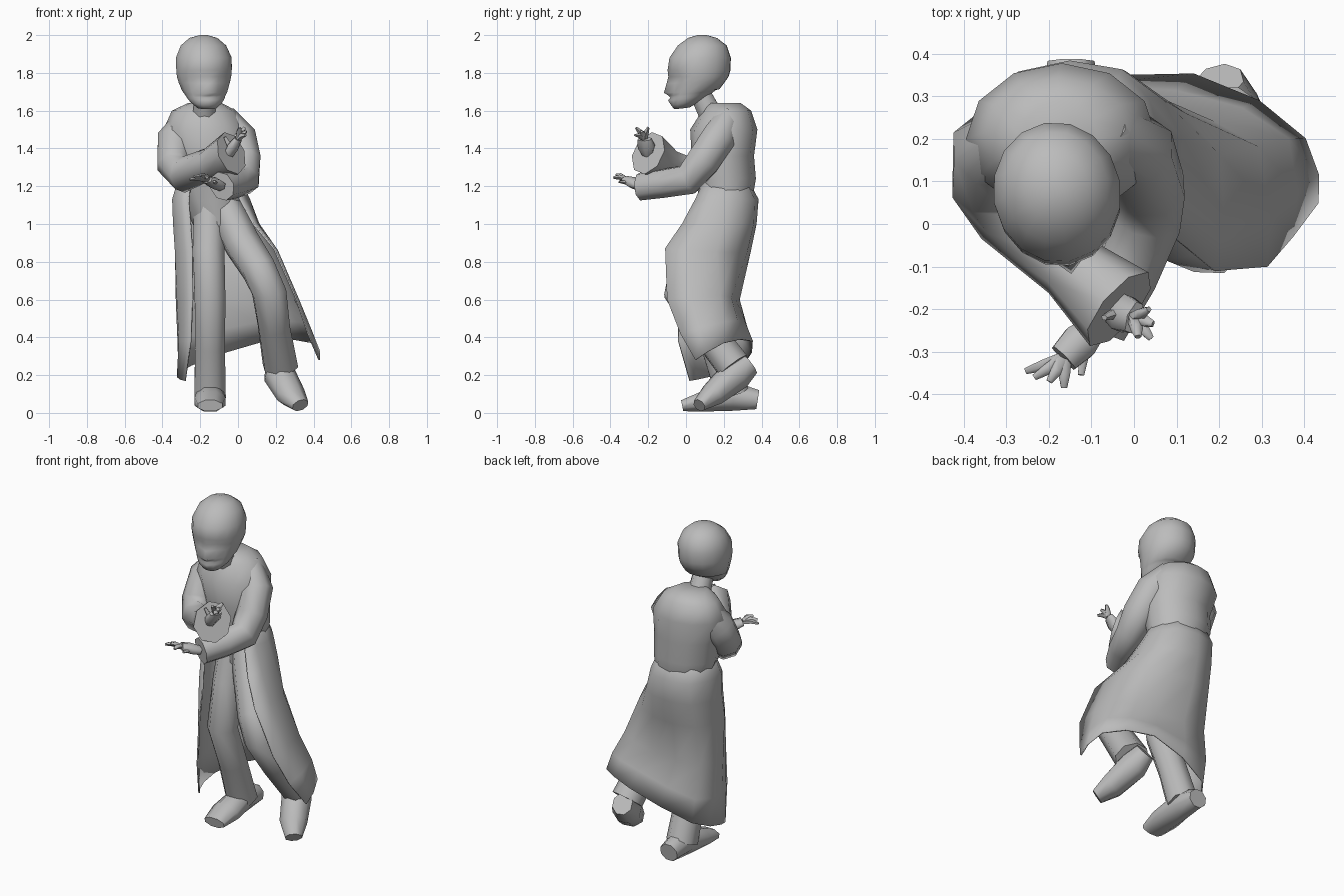
import bpy
import math
from mathutils import Vector, Matrix

old = bpy.data.objects.get("Cube")
if old:
    bpy.data.objects.remove(old, do_unlink=True)

clay = bpy.data.materials.new("plain_grey")
clay.use_nodes = True
grey = (0.5, 0.5, 0.5, 1)
clay.diffuse_color = grey
clay.node_tree.nodes["Principled BSDF"].inputs["Base Color"].default_value = grey


def skin(name, rings, closed=True, smooth=72):
    """Join consecutive rows of points with faces; closed rows are capped."""
    count = len(rings[0])
    verts = [Vector(p) for ring in rings for p in ring]
    for v in verts:
        v.z = max(v.z, 0)
    faces = []
    for r in range(len(rings) - 1):
        for i in range(count if closed else count - 1):
            j = (i + 1) % count
            a, b = r * count, (r + 1) * count
            faces.append((a + i, a + j, b + j, b + i))
    if closed:
        faces.append(tuple(reversed(range(count))))
        faces.append(tuple(range(len(verts) - count, len(verts))))
    mesh = bpy.data.meshes.new(name)
    mesh.from_pydata(verts, [], faces)
    mesh.materials.append(clay)
    obj = bpy.data.objects.new(name, mesh)
    bpy.context.collection.objects.link(obj)
    bpy.ops.object.select_all(action='DESELECT')
    obj.select_set(True)
    bpy.context.view_layer.objects.active = obj
    bpy.ops.object.mode_set(mode='EDIT')
    bpy.ops.mesh.select_all(action='SELECT')
    bpy.ops.mesh.normals_make_consistent(inside=False)
    bpy.ops.object.mode_set(mode='OBJECT')
    bpy.ops.object.shade_smooth_by_angle(angle=math.radians(smooth))
    return obj


def tube(name, stations, sides=8):
    """Sweep an ellipse along stations of (point, side radius, up radius) without twist."""
    pts = [Vector(s[0]) for s in stations]
    rings, side = [], None
    for k, (_, wide, tall) in enumerate(stations):
        ahead = (pts[min(k + 1, len(pts) - 1)] - pts[max(k - 1, 0)]).normalized()
        if side is None:
            ref = Vector((0, 0, 1)) if abs(ahead.z) < 0.85 else Vector((0, 1, 0))
            side = ahead.cross(ref)
        side = (side - ahead * side.dot(ahead)).normalized()
        up = side.cross(ahead)
        turns = [math.tau * (i + 0.5) / sides for i in range(sides)]
        rings.append([pts[k] + side * wide * math.cos(t) + up * tall * math.sin(t)
                      for t in turns])
    return skin(name, rings)


def spline_row(row):
    """Insert one rounded point between each pair of control points."""
    p = [Vector(v) for v in row]
    out = [p[0]]
    for i in range(len(p) - 1):
        before, after = p[max(i - 1, 0)], p[min(i + 2, len(p) - 1)]
        out += [(p[i] + p[i + 1]) * 0.5625 - (before + after) * 0.0625, p[i + 1]]
    return out


# Head: height, half width, front, back, nose bump, eye socket, jaw tilt
head_rows = [
    (1.608, .05, -.065, .02, 0, 0, .01),
    (1.63, .085, -.082, .09, 0, 0, .03),
    (1.655, .102, -.086, .125, .012, 0, .03),
    (1.668, .108, -.084, .145, 0, 0, .03),
    (1.68, .115, -.084, .16, .012, 0, .03),
    (1.695, .122, -.084, .18, .036, 0, .02),
    (1.745, .138, -.085, .21, .02, .004, .01),
    (1.78, .146, -.09, .228, .006, .018, 0),
    (1.815, .149, -.1, .238, 0, 0, 0),
    (1.88, .15, -.09, .24, 0, 0, 0),
    (1.945, .122, -.045, .218, 0, 0, 0),
    (1.985, .075, .01, .165, 0, 0, 0),
    (2.0, .02, .06, .11, 0, 0, 0),
]
SEG = 16
turn = Matrix.Rotation(math.radians(10), 4, 'Z')
head_rings = []
for z, wide, front, back, bump, socket, tilt in head_rows:
    ring = []
    for i in range(SEG):
        a = math.tau * i / SEG
        y = (front + back) / 2 - (back - front) / 2 * math.cos(a)
        if i == 0:
            y -= bump
        elif i in (1, SEG - 1):
            y += socket
        point = turn @ Vector((wide * math.sin(a), y - .07, z + tilt * (1 - math.cos(a)) / 2))
        ring.append(point + Vector((-.18, .07, 0)))
    head_rings.append(ring)
skin("head", head_rings, smooth=85)
tube("neck", [((-.18, .16, 1.52), .07, .07), ((-.175, .08, 1.68), .06, .06)])

# Torso: centre x, centre y, height, half width, half depth
torso_rows = [
    (-.1, .19, .92, .08, .08), (-.11, .19, 1.0, .13, .11), (-.13, .215, 1.12, .165, .135),
    (-.15, .205, 1.24, .195, .165), (-.15, .195, 1.36, .2, .165), (-.17, .2, 1.5, .225, .178),
    (-.18, .215, 1.6, .17, .13), (-.175, .2, 1.64, .09, .09),
]
skin("torso", [[(x + w * math.cos(math.tau * i / 12), y + d * math.sin(math.tau * i / 12), z)
                for i in range(12)] for x, y, z, w, d in torso_rows], smooth=80)

# Long open coat skirt, each row from right front edge round the back to left front edge;
# the first row is tucked inside the torso
coat_rows = [
    [(-.24, .12, 1.28), (-.3, .18, 1.28), (-.25, .29, 1.28),
     (-.06, .29, 1.28), (-.01, .2, 1.28), (-.05, .12, 1.28)],
    [(-.26, .06, 1.13), (-.345, .15, 1.13), (-.27, .355, 1.13),
     (-.03, .36, 1.13), (.06, .2, 1.13), (.01, .05, 1.13)],
    [(-.25, .03, 1.0), (-.34, .14, 1.0), (-.275, .34, 1.0),
     (-.02, .355, 1.0), (.11, .2, 1.0), (.08, -.02, 1.0)],
    [(-.24, 0, .85), (-.33, .1, .85), (-.28, .31, .85),
     (0, .32, .85), (.2, .16, .85), (.19, -.11, .87)],
    [(-.24, -.04, .6), (-.32, .1, .6), (-.28, .27, .6),
     (.05, .26, .6), (.29, .18, .62), (.31, -.1, .6)],
    [(-.25, -.04, .38), (-.31, .1, .38), (-.27, .3, .4),
     (.1, .31, .48), (.36, .2, .48), (.37, -.03, .42)],
    [(-.28, .02, .17), (-.32, .12, .19), (-.25, .3, .25),
     (.14, .35, .38), (.4, .2, .37), (.43, .05, .28)],
]
coat = skin("coat_skirt", [spline_row(r) for r in coat_rows], closed=False)
shell = coat.modifiers.new("cloth_thickness", 'SOLIDIFY')
shell.thickness = 0.008
shell.offset = 0

# Sleeves, folded across the chest and flaring at the right cuff
tube("right_sleeve", [((-.26, .23, 1.55), .07, .08), ((-.335, .17, 1.44), .1, .1),
                      ((-.34, .1, 1.32), .095, .095), ((-.29, .03, 1.26), .095, .095),
                      ((-.15, -.1, 1.32), .085, .08), ((-.035, -.2, 1.375), .12, .11)])
tube("left_sleeve", [((-.08, .23, 1.56), .07, .08), ((.005, .17, 1.45), .095, .1),
                     ((.03, .09, 1.33), .09, .1), ((.03, .01, 1.235), .088, .085),
                     ((-.02, -.12, 1.215), .08, .078), ((-.085, -.24, 1.2), .08, .07)])


def hand(side, wrist, knuckle, tips, thumb):
    """Flat palm with tapering fingers fanned toward their tips."""
    w, k = Vector(wrist), Vector(knuckle)
    tube(side + "_palm", [(w, .034, .028), ((w + k) / 2, .05, .032), (k, .042, .02)], 6)
    for n, tip in enumerate(tips):
        t = Vector(tip)
        base = k.lerp(t, .1)
        middle = base.lerp(t, .5) + Vector((0, 0, .008))
        tube(side + "_finger_" + str(n + 1),
             [(base, .018, .015), (middle, .015, .014), (t, .008, .007)], 5)
    tube(side + "_thumb", [(w.lerp(k, .3), .018, .016), (thumb, .008, .007)], 5)


hand("right", (-.05, -.2, 1.37), (0, -.22, 1.45),
     [(.04, -.27, 1.47), (.045, -.235, 1.49), (.035, -.2, 1.51), (.01, -.265, 1.51)],
     (-.07, -.22, 1.46))
hand("left", (-.09, -.24, 1.2), (-.165, -.315, 1.235),
     [(-.255, -.345, 1.235), (-.235, -.36, 1.25), (-.2, -.37, 1.26), (-.165, -.385, 1.245)],
     (-.125, -.355, 1.225))

# Trousers
tube("right_trouser", [((-.15, .19, 1.1), .09, .1), ((-.155, .13, .85), .09, .1),
                       ((-.148, .06, .6), .088, .09), ((-.148, .16, .35), .085, .085),
                       ((-.148, .25, .09), .09, .095)])
tube("left_trouser", [((-.08, .19, 1.1), .09, .1), ((.02, .1, .9), .1, .1),
                      ((.11, .0, .76), .095, .095), ((.165, -.03, .64), .09, .1),
                      ((.19, .09, .46), .088, .09), ((.225, .25, .25), .092, .1)])

# Shoes: right planted flat, left pushing off with a raised heel
tube("right_shoe", [((-.148, .38, .07), .06, .055), ((-.148, .25, .09), .075, .085),
                    ((-.148, .09, .06), .088, .058), ((-.148, -.02, .038), .07, .032)])
tube("left_shoe", [((.2, .335, .26), .06, .065), ((.22, .26, .2), .085, .09),
                   ((.28, .14, .095), .08, .066), ((.33, .07, .04), .05, .036)])
